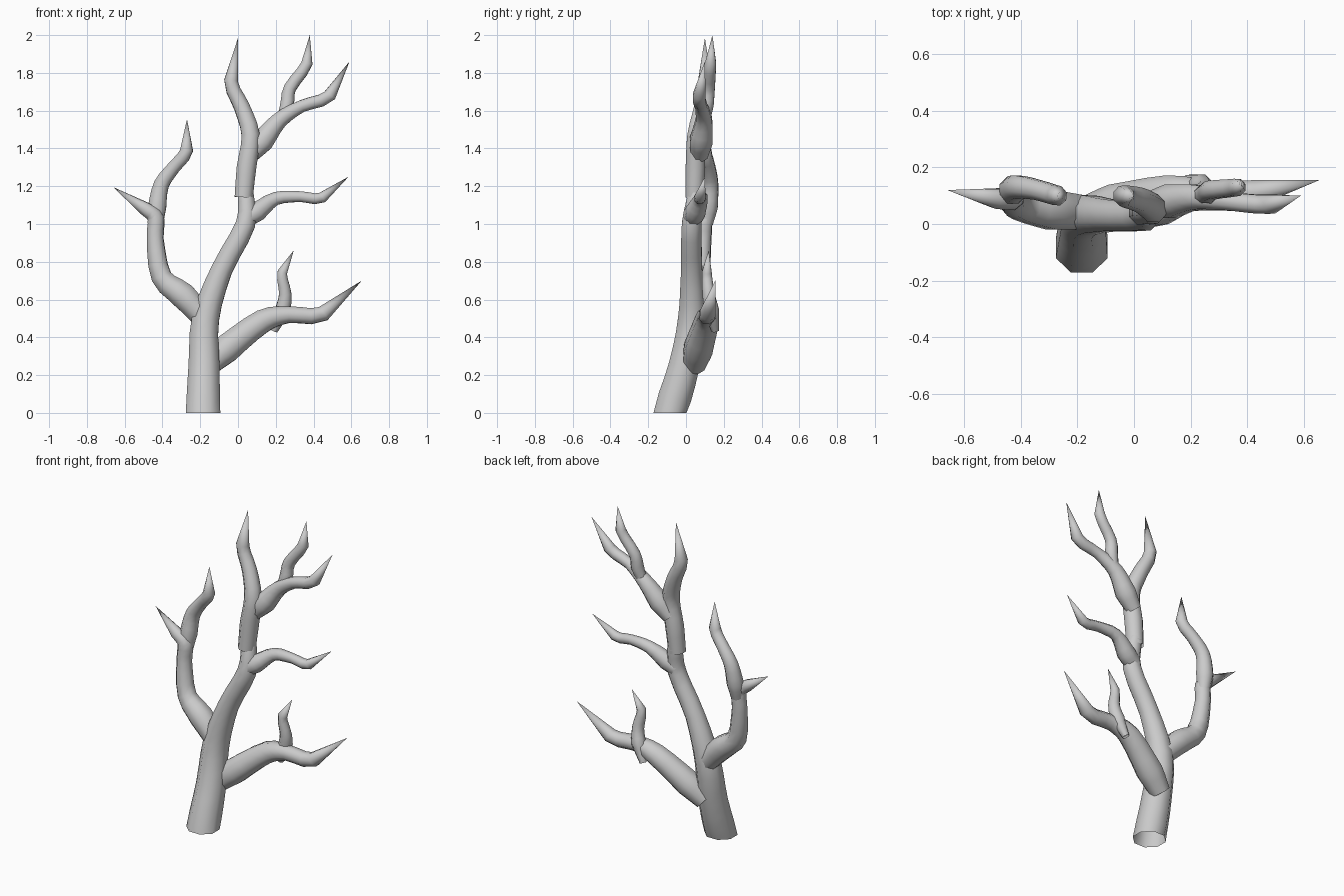
import bpy, bmesh, math
from mathutils import Vector

if "Cube" in bpy.data.objects:
    bpy.data.objects.remove(bpy.data.objects["Cube"])

SIDES, STEPS = 8, 3


def smooth_path(pts):
    """Round the bends of the path, keeping the last (tip) stretch straight."""
    p = [Vector(q) for q in pts]
    body = p[:-1]
    out = []
    for i in range(len(body) - 1):
        a = body[i - 1] if i > 0 else 2 * body[0] - body[1]
        b, c = body[i], body[i + 1]
        d = p[i + 2]
        for k in range(STEPS):
            t = k / STEPS
            q = 0.5 * (2 * b + (c - a) * t + (2 * a - 5 * b + 4 * c - d) * t * t
                       + (3 * b - a - 3 * c + d) * t ** 3)
            q[3] = b[3] + (c[3] - b[3]) * t
            out.append(q)
    return out + [body[-1], p[-1]]


def branch(name, pts, ground=False):
    """Open-bottomed tapered tube through (x, y, z, radius) points."""
    path = smooth_path(pts)
    pos = [q.to_3d() for q in path]
    bm = bmesh.new()
    prev, normal, tan0 = None, None, None
    for i, c in enumerate(pos):
        tan = (pos[min(i + 1, len(pos) - 1)] - pos[max(i - 1, 0)]).normalized()
        if normal is None:
            normal = Vector((1, 0, 0)) if abs(tan.x) < 0.6 else Vector((0, 1, 0))
        else:
            normal = tan0.rotation_difference(tan) @ normal
        normal = (normal - tan * normal.dot(tan)).normalized()
        side, tan0 = tan.cross(normal), tan
        if i == len(pos) - 1:
            tip = bm.verts.new(c)
            for k in range(SIDES):
                bm.faces.new((prev[k], prev[(k + 1) % SIDES], tip))
            break
        ring = []
        for k in range(SIDES):
            a = 2 * math.pi * (k + 0.5) / SIDES
            v = c + path[i][3] * 1.04 * (normal * math.cos(a) + side * math.sin(a))
            if ground and i == 0:
                v.z = 0
            ring.append(bm.verts.new(v))
        if prev:
            for k in range(SIDES):
                j = (k + 1) % SIDES
                bm.faces.new((prev[k], prev[j], ring[j], ring[k]))
        prev = ring
    me = bpy.data.meshes.new(name)
    bm.to_mesh(me)
    bm.free()
    for f in me.polygons:
        f.use_smooth = True
    ob = bpy.data.objects.new(name, me)
    bpy.context.collection.objects.link(ob)
    return ob


# Trunk and its upper continuation
branch("trunk", [(-.185, -.085, 0, .095), (-.18, -.01, .25, .085), (-.172, .03, .5, .075),
                 (-.085, .03, .76, .058), (.04, .03, 1.0, .054), (.04, .055, 1.17, .042),
                 (.045, .09, 1.33, .01)], ground=True)
branch("upper_trunk", [(.03, .045, 1.14, .05), (.045, .05, 1.3, .054), (.067, .055, 1.47, .05),
                       (.02, .085, 1.62, .043), (-.037, .10, 1.76, .037), (0, .10, 1.985, 0)])

# Left limb and its fork
branch("left_branch", [(-.17, .04, .49, .06), (-.29, .05, .62, .072), (-.405, .07, .72, .056),
                       (-.438, .09, .92, .045), (-.435, .095, 1.03, .045),
                       (-.49, .09, 1.08, .036), (-.66, .12, 1.195, 0)])
branch("left_twig", [(-.432, .105, 1.0, .038), (-.428, .12, 1.09, .05), (-.405, .13, 1.21, .042),
                     (-.34, .12, 1.30, .036), (-.272, .10, 1.39, .035), (-.27, .10, 1.555, 0)])

# Lowest right limb and its fork
branch("lower_right_branch", [(-.16, .04, .25, .06), (-.06, .065, .34, .078), (.13, .11, .485, .064),
                              (.27, .11, .52, .045), (.45, .115, .525, .043),
                              (.655, .155, .70, 0)])
branch("lower_right_twig", [(.19, .155, .435, .02), (.235, .135, .54, .042), (.25, .12, .63, .034),
                            (.235, .11, .745, .027), (.295, .12, .86, 0)])

# Middle right limb
branch("middle_right_branch", [(.04, .035, 1.03, .05), (.10, .05, 1.065, .054), (.2, .08, 1.135, .036),
                               (.33, .075, 1.145, .029), (.445, .075, 1.14, .03),
                               (.585, .10, 1.25, 0)])

# Upper right limb and its fork
branch("upper_right_branch", [(.06, .07, 1.36, .045), (.13, .08, 1.44, .062), (.22, .095, 1.55, .045),
                              (.34, .08, 1.625, .033), (.485, .07, 1.68, .035),
                              (.59, .10, 1.86, 0)])
branch("upper_right_twig", [(.235, .10, 1.56, .03), (.26, .11, 1.63, .038), (.275, .12, 1.72, .034),
                            (.365, .13, 1.85, .031), (.38, .14, 2.0, 0)])
